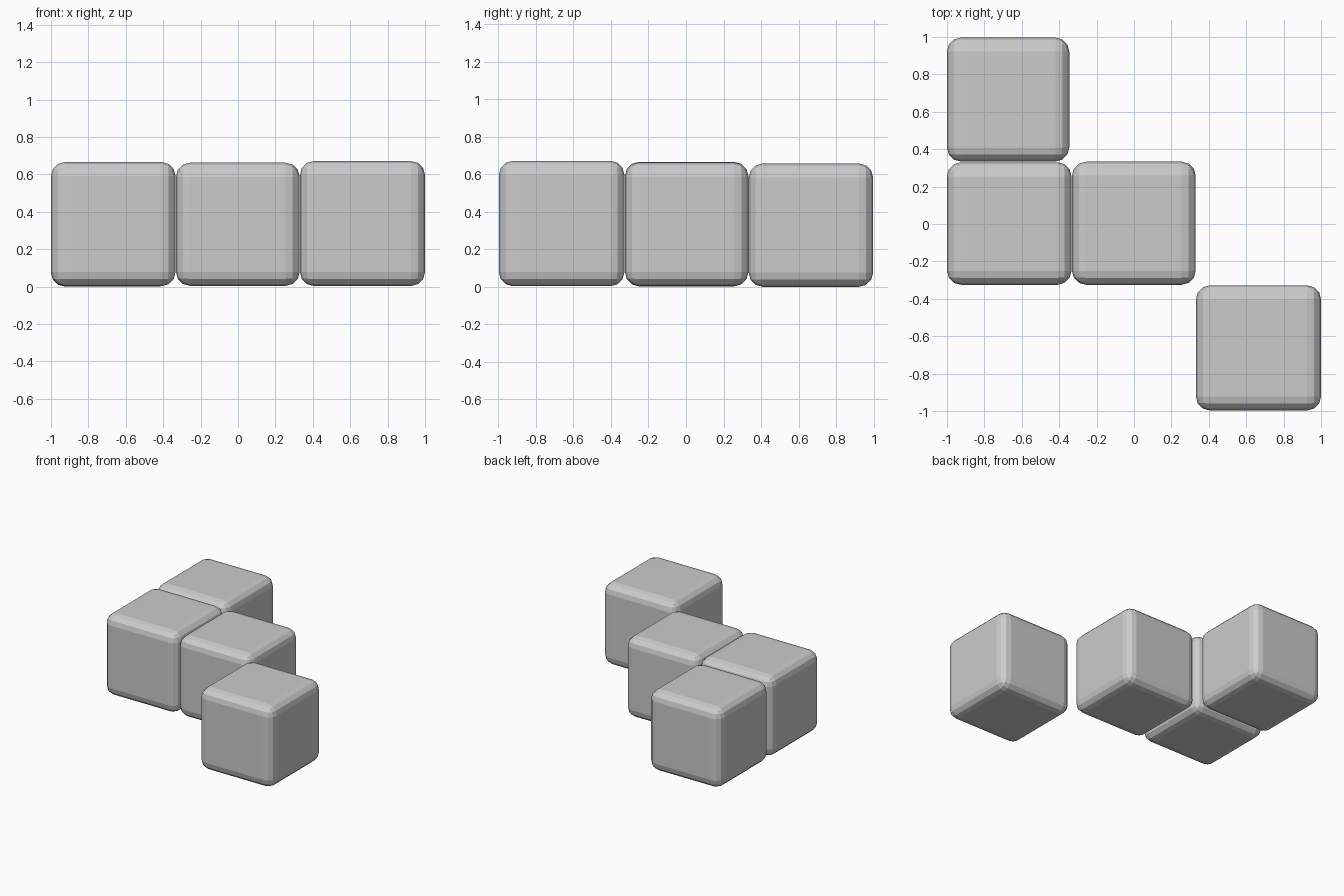
import bpy
from mathutils import Vector

if "Cube" in bpy.data.objects:
    bpy.data.objects.remove(bpy.data.objects["Cube"])


def rounded_block(name, low, high, bevel=0.075):
    """Bevelled cube spanning the two given corners."""
    low, high = Vector(low), Vector(high)
    bpy.ops.mesh.primitive_cube_add(size=1, location=(low + high) / 2)
    block = bpy.context.object
    block.name = name
    block.scale = high - low
    bpy.ops.object.transform_apply(location=False, rotation=False, scale=True)
    edge = block.modifiers.new("rounded_edges", "BEVEL")
    edge.width = bevel
    edge.segments = 3
    edge.limit_method = "NONE"
    return block


# Four separate blocks, each of slightly different size
rounded_block("back_left_block", (-1.0, 0.334, 0.0), (-0.346, 0.997, 0.657))
rounded_block("left_block", (-1.0, -0.325, 0.002), (-0.334, 0.33, 0.666))
rounded_block("centre_block", (-0.332, -0.325, 0.004), (0.33, 0.333, 0.662))
rounded_block("front_right_block", (0.331, -0.997, 0.003), (1.0, -0.328, 0.671))
